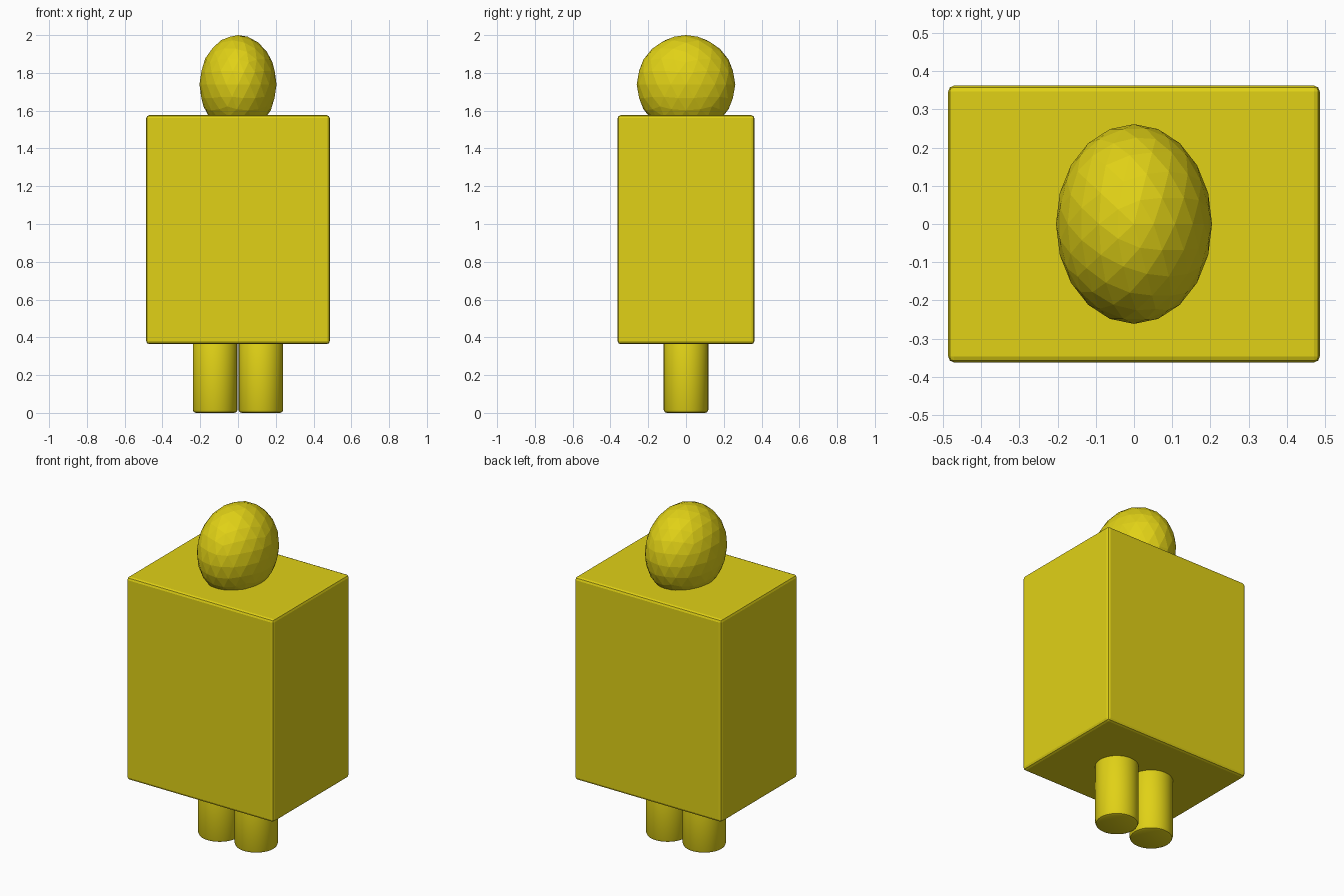
import bpy
import math

if "Cube" in bpy.data.objects:
    bpy.data.objects.remove(bpy.data.objects["Cube"])

yellow = bpy.data.materials.new("yellow")
yellow.diffuse_color = (0.75, 0.64, 0.008, 1.0)
yellow.use_nodes = True
yellow.node_tree.nodes["Principled BSDF"].inputs["Base Color"].default_value = yellow.diffuse_color


def finish(name, scale, bevel=0.0, segments=2, smooth=None):
    """Name, size, colour, round and shade the active primitive."""
    ob = bpy.context.object
    ob.name = name
    ob.scale = scale
    bpy.ops.object.transform_apply(location=False, rotation=False, scale=True)
    ob.data.materials.append(yellow)
    if bevel:
        mod = ob.modifiers.new("rounded_edges", 'BEVEL')
        mod.width = bevel
        mod.segments = segments
        mod.limit_method = 'ANGLE'
        mod.angle_limit = math.radians(40)
        bpy.ops.object.modifier_apply(modifier=mod.name)
    if smooth:
        bpy.ops.object.shade_smooth_by_angle(angle=math.radians(smooth))
    return ob


# Body: tall block with slightly softened edges
bpy.ops.mesh.primitive_cube_add(size=1, location=(0, 0, 0.97))
finish("body", (0.972, 0.724, 1.212), bevel=0.016)

# Head: faceted egg, narrower across than front to back
bpy.ops.mesh.primitive_ico_sphere_add(subdivisions=3, radius=1, location=(0, 0, 1.739))
finish("head", (0.204, 0.261, 0.261))

# Legs: two short cylinders with rounded feet
for side, name in ((-1, "left_leg"), (1, "right_leg")):
    bpy.ops.mesh.primitive_cylinder_add(vertices=32, radius=1, depth=1,
                                        location=(side * 0.121, 0, 0.19))
    finish(name, (0.118, 0.118, 0.38), bevel=0.016, smooth=30)
